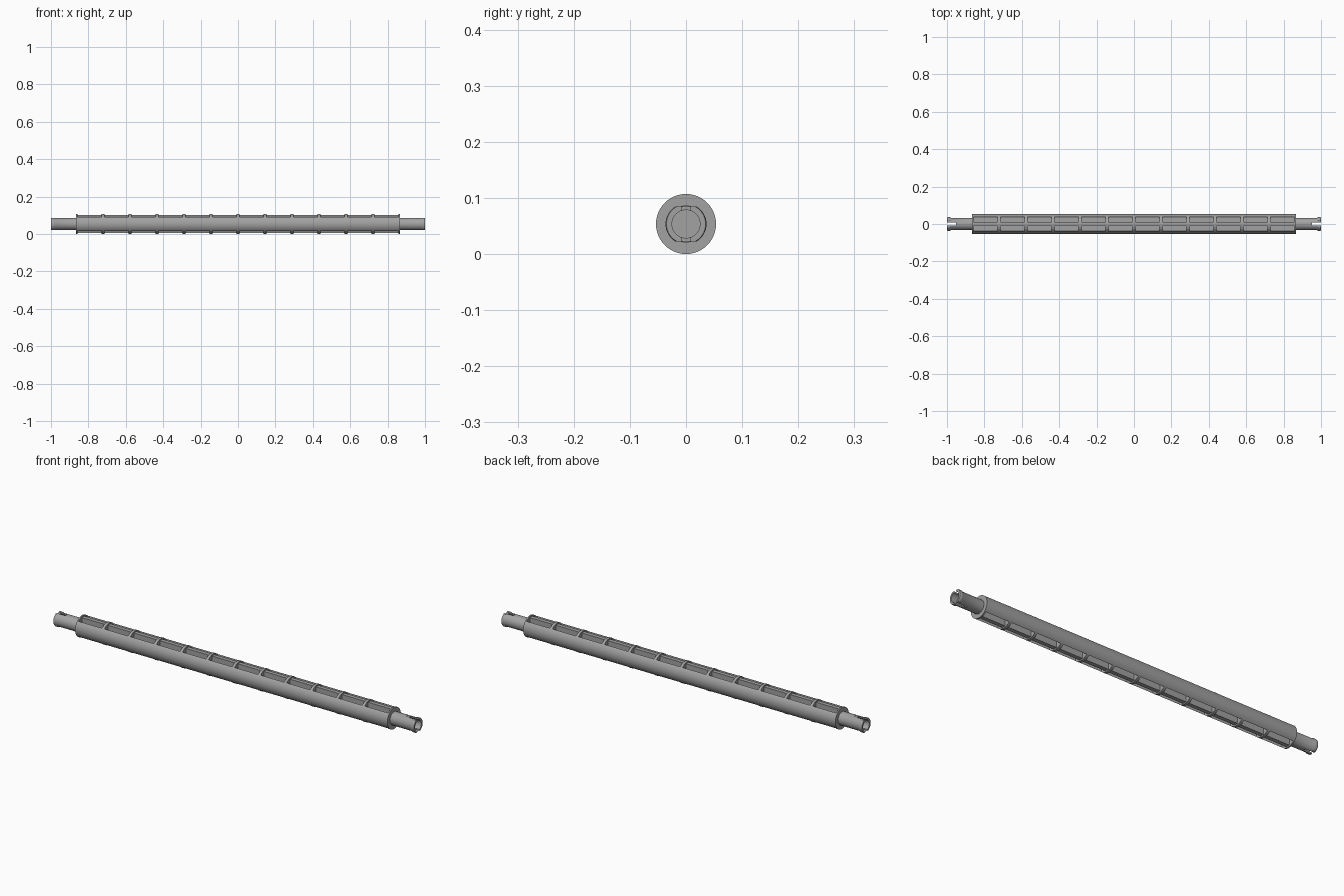
import bpy, bmesh, math
from mathutils import Matrix, Vector

if "Cube" in bpy.data.objects:
    bpy.data.objects.remove(bpy.data.objects["Cube"], do_unlink=True)

R = 0.0535          # body radius and height of the axis
HALF = 0.866        # half length of the body
BAYS = 12           # pockets along the body
STEP = 2 * HALF / BAYS

grey = bpy.data.materials.new("light grey plastic")
grey.use_nodes = True
colour = (0.36, 0.36, 0.36, 1)
grey.diffuse_color = colour
grey.node_tree.nodes["Principled BSDF"].inputs["Base Color"].default_value = colour


def new_object(name, bm):
    bmesh.ops.recalc_face_normals(bm, faces=bm.faces)
    mesh = bpy.data.meshes.new(name)
    bm.to_mesh(mesh)
    bm.free()
    ob = bpy.data.objects.new(name, mesh)
    bpy.context.collection.objects.link(ob)
    mesh.materials.append(grey)
    return ob


def lathe(name, profile, segments=48):
    """Spin a list of (x, radius) points about the long axis."""
    bm = bmesh.new()
    verts = [bm.verts.new((x, 0, r)) for x, r in profile]
    edges = [bm.edges.new(p) for p in zip(verts, verts[1:])]
    bmesh.ops.spin(bm, geom=verts + edges, cent=(0, 0, 0), axis=(1, 0, 0),
                   angle=2 * math.pi, steps=segments, use_duplicate=False)
    bmesh.ops.remove_doubles(bm, verts=bm.verts, dist=0.00005)
    return new_object(name, bm)


def cut(target, boxes):
    """Subtract boxes given as (min corner, max corner)."""
    bm = bmesh.new()
    for low, high in boxes:
        low, high = Vector(low), Vector(high)
        bmesh.ops.create_cube(bm, size=1, matrix=Matrix.Translation((low + high) / 2)
                              @ Matrix.Diagonal((*(high - low), 1)))
    cutter = new_object("cutter", bm)
    cutter.hide_render = True
    mod = target.modifiers.new("cut", "BOOLEAN")
    mod.operation, mod.solver, mod.object = "DIFFERENCE", "EXACT", cutter
    bpy.context.view_layer.objects.active = target
    bpy.ops.object.modifier_apply(modifier=mod.name)
    bpy.data.objects.remove(cutter, do_unlink=True)


def mirrored(low, high, axis):
    """The same box on the other side of the axis plane."""
    a, b = list(low), list(high)
    a[axis], b[axis] = -high[axis], -low[axis]
    return a, b


def finish(ob):
    ob.location.z = R
    bpy.ops.object.select_all(action="DESELECT")
    ob.select_set(True)
    bpy.context.view_layer.objects.active = ob
    bpy.ops.object.shade_smooth_by_angle(angle=math.radians(30))


# Body: round bar with ribbed pockets above and below a central web
body = lathe("ribbed_body", [(-HALF, 0), (-HALF, R), (HALF, R), (HALF, 0)])
troughs, pockets = [], []
for i in range(BAYS):
    x = -HALF + (i + 0.5) * STEP
    h = STEP / 2 - 0.007
    trough = ((x - h, -0.037, 0.047), (x + h, 0.037, 0.07))
    pocket = ((x - h, 0.01, 0.012), (x + h, 0.037, 0.07))
    other = mirrored(*pocket, 1)
    troughs += [trough, mirrored(*trough, 2)]
    pockets += [pocket, other, mirrored(*pocket, 2), mirrored(*other, 2)]
cut(body, troughs)
cut(body, pockets)
finish(body)

# End pins: hollow, lipped, flattened and slotted at the tip
for side, name in ((1, "left_pin"), (-1, "right_pin")):
    profile = [(0.86, 0), (0.86, 0.033), (0.978, 0.033), (0.985, 0.0365),
               (0.996, 0.0365), (1, 0.035), (1, 0.025), (0.885, 0.025), (0.885, 0)]
    pin = lathe(name, [(side * x, r) for x, r in profile])
    flat = ((0.94, -0.05, 0.031), (1.05, 0.05, 0.06))
    slot = ((0.953, -0.008, -0.05), (1.05, 0.008, 0.05))
    for group in ([flat, mirrored(*flat, 2)], [slot]):
        cut(pin, [b if side > 0 else mirrored(*b, 0) for b in group])
    finish(pin)
